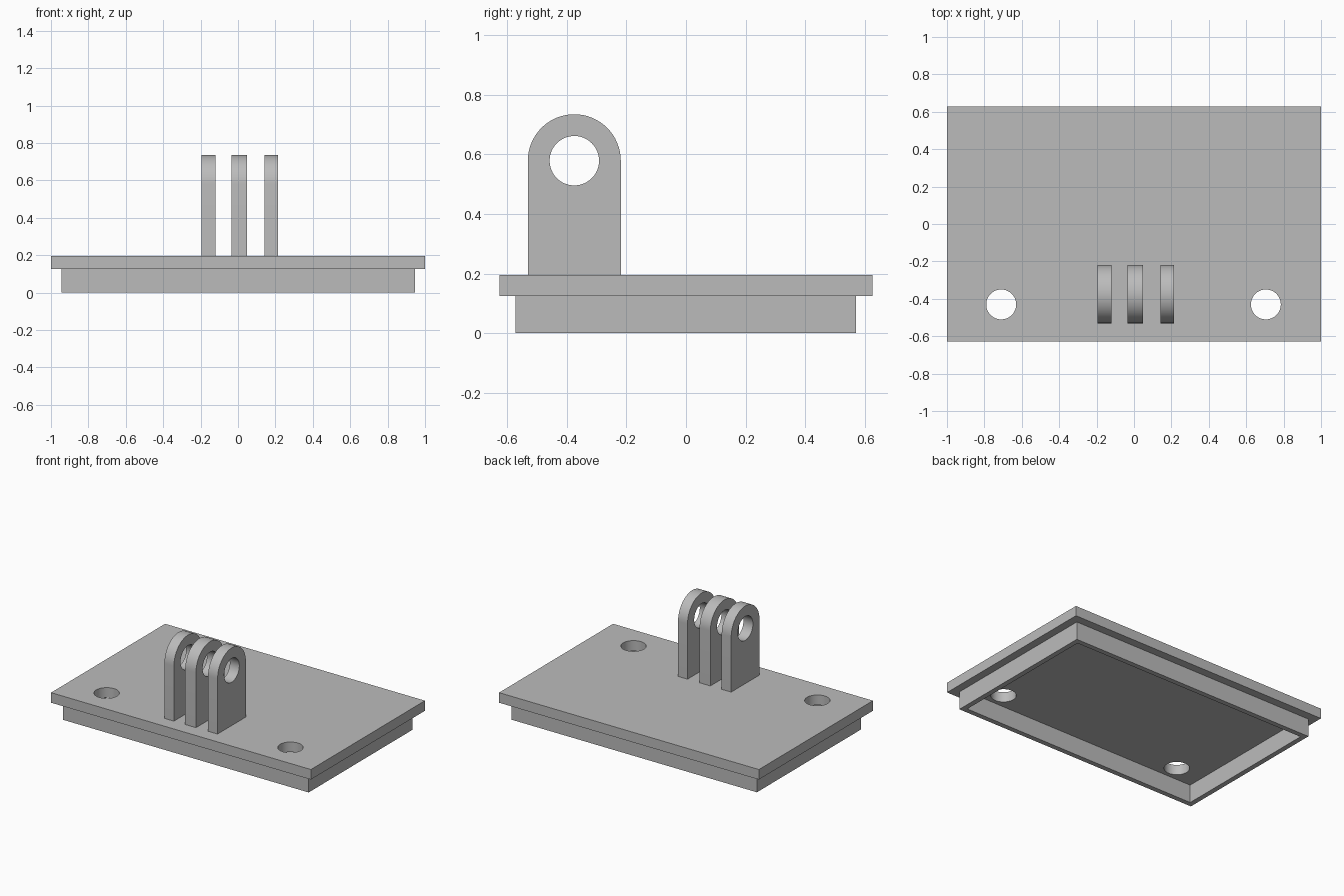
import bpy
import bmesh
from math import cos, sin, pi, radians

if "Cube" in bpy.data.objects:
    bpy.data.objects.remove(bpy.data.objects["Cube"], do_unlink=True)

grey = bpy.data.materials.new("plain grey")
grey.use_nodes = True
grey.diffuse_color = (0.5, 0.5, 0.5, 1)
grey.node_tree.nodes["Principled BSDF"].inputs["Base Color"].default_value = (0.5, 0.5, 0.5, 1)


def rect(x0, x1, y0, y1):
    return [(x0, y0), (x1, y0), (x1, y1), (x0, y1)]


def arc(cx, cy, r, sweep=2 * pi, steps=48):
    count = steps if sweep == 2 * pi else steps + 1
    return [(cx + r * cos(sweep * i / steps), cy + r * sin(sweep * i / steps))
            for i in range(count)]


def slab(name, outlines, thickness, location, rotation=(0, 0, 0)):
    """Extrude a flat outline; any further outlines become holes through it."""
    curve = bpy.data.curves.new(name, "CURVE")
    curve.dimensions = "2D"
    curve.fill_mode = "BOTH"
    curve.extrude = thickness / 2
    for points in outlines:
        spline = curve.splines.new("POLY")
        spline.points.add(len(points) - 1)
        for p, (x, y) in zip(spline.points, points):
            p.co = (x, y, 0, 1)
        spline.use_cyclic_u = True
    obj = bpy.data.objects.new(name, curve)
    bpy.context.collection.objects.link(obj)
    obj.location = location
    obj.rotation_euler = rotation
    bpy.ops.object.select_all(action="DESELECT")
    obj.select_set(True)
    bpy.context.view_layer.objects.active = obj
    bpy.ops.object.convert(target="MESH")
    obj = bpy.context.object

    # Weld the caps to the sides and shade
    bm = bmesh.new()
    bm.from_mesh(obj.data)
    bmesh.ops.remove_doubles(bm, verts=bm.verts, dist=0.0001)
    bmesh.ops.recalc_face_normals(bm, faces=bm.faces)
    bm.to_mesh(obj.data)
    bm.free()
    obj.data.materials.clear()
    obj.data.materials.append(grey)
    bpy.ops.object.shade_smooth_by_angle(angle=radians(30))
    return obj


# Top plate with two screw holes
slab("top_plate",
     [rect(-1, 1, -0.627, 0.627)] + [arc(x, -0.43, 0.08) for x in (-0.71, 0.705)],
     0.07, (0, 0, 0.16))

# Thin skirt wall under the plate, open at the bottom
wall = 0.035
sx, y0, y1 = 0.945, -0.573, 0.57
slab("skirt",
     [rect(-sx, sx, y0, y1), rect(-sx + wall, sx - wall, y0 + wall, y1 - wall)],
     0.125, (0, 0, 0.0625))

# Three upright hinge tabs with round tops and pin holes
pivot_y, pivot_z, radius = -0.375, 0.579, 0.156
tab_outline = arc(pivot_y, pivot_z, radius, pi, 32) + [
    (pivot_y - radius, 0.19), (pivot_y + radius, 0.19)]
for name, x, width in (("right", -0.158, 0.073), ("middle", 0.007, 0.083), ("left", 0.178, 0.073)):
    slab(name + "_hinge_tab", [tab_outline, arc(pivot_y, pivot_z, 0.083)],
         width, (x, 0, 0), (pi / 2, 0, pi / 2))
